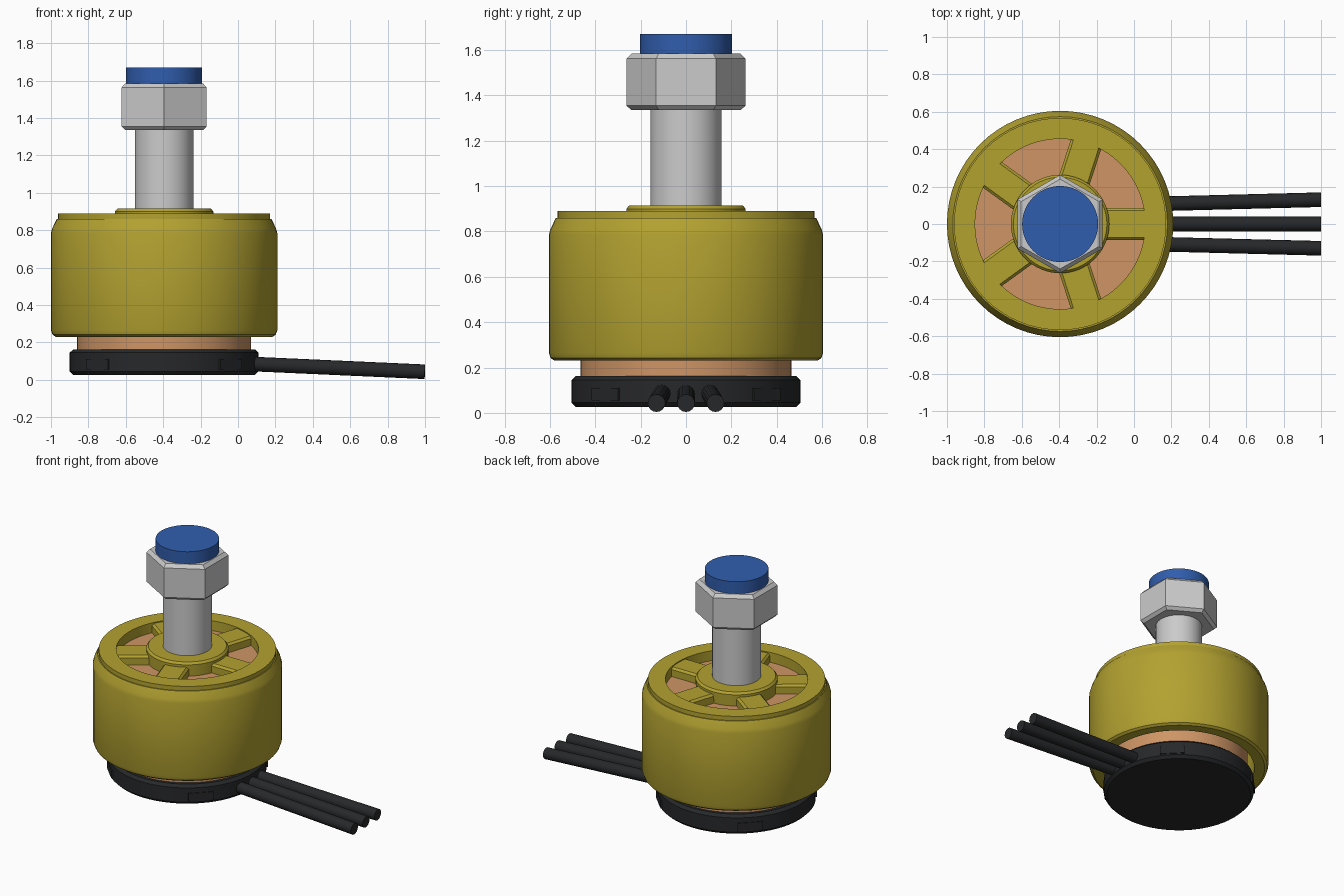
import bpy, bmesh, math
from mathutils import Vector, Matrix

if "Cube" in bpy.data.objects:
    bpy.data.objects.remove(bpy.data.objects["Cube"])

CX = -0.395  # motor axis

def material(name, rgb):
    m = bpy.data.materials.new(name)
    m.diffuse_color = (*rgb, 1)
    m.use_nodes = True
    m.node_tree.nodes["Principled BSDF"].inputs["Base Color"].default_value = m.diffuse_color
    return m

GOLD = material("gold", (0.45, 0.36, 0.03))
COPPER = material("copper", (0.62, 0.30, 0.13))
BLACK = material("black", (0.02, 0.021, 0.023))
BLUE = material("blue", (0.03, 0.11, 0.42))

def finish(name, bm, mat=None, smooth=True):
    bmesh.ops.recalc_face_normals(bm, faces=bm.faces)
    me = bpy.data.meshes.new(name)
    bm.to_mesh(me)
    bm.free()
    ob = bpy.data.objects.new(name, me)
    bpy.context.collection.objects.link(ob)
    if mat:
        me.materials.append(mat)
    if smooth:
        bpy.ops.object.select_all(action='DESELECT')
        ob.select_set(True)
        bpy.context.view_layer.objects.active = ob
        bpy.ops.object.shade_smooth_by_angle(angle=math.radians(25))
    return ob

def lathe(name, profile, mat=None, n=64, closed=False, smooth=True):
    """Revolve (radius, z) points; caps the ends or closes the loop."""
    bm = bmesh.new()
    rings = []
    for r, z in profile:
        rings.append([bm.verts.new((CX + r * math.cos(a), r * math.sin(a), z))
                      for a in (math.pi / 2 + 2 * math.pi * i / n for i in range(n))])
    pairs = list(zip(rings, rings[1:]))
    if closed:
        pairs.append((rings[-1], rings[0]))
    else:
        bm.faces.new(rings[0])
        bm.faces.new(rings[-1])
    for a, b in pairs:
        for i in range(n):
            j = (i + 1) % n
            bm.faces.new((a[i], a[j], b[j], b[i]))
    return finish(name, bm, mat, smooth)

def radial_box(name, angle, r0, r1, width, z0, z1, mat, bevel=0.0):
    bm = bmesh.new()
    bmesh.ops.create_cube(bm, size=1)
    bmesh.ops.scale(bm, vec=(r1 - r0, width, z1 - z0), verts=bm.verts)
    bmesh.ops.translate(bm, vec=((r0 + r1) / 2, 0, (z0 + z1) / 2), verts=bm.verts)
    if bevel:
        # chamfer the two long top edges
        edges = [e for e in bm.edges if all(v.co.z > z1 - 1e-4 for v in e.verts)
                 and abs(e.verts[0].co.y - e.verts[1].co.y) < 1e-4]
        bmesh.ops.bevel(bm, geom=edges, offset=bevel, segments=1, affect='EDGES')
    bmesh.ops.transform(bm, matrix=Matrix.Translation((CX, 0, 0)) @ Matrix.Rotation(angle, 4, 'Z'),
                        verts=bm.verts)
    return finish(name, bm, mat, smooth=False)

def wire(name, start, end, radius, mat):
    bm = bmesh.new()
    d = Vector(end) - Vector(start)
    rot = d.to_track_quat('Z', 'Y').to_matrix().to_4x4()
    bmesh.ops.create_cone(bm, cap_ends=True, segments=16, radius1=radius, radius2=radius,
                          depth=d.length,
                          matrix=Matrix.Translation((Vector(start) + Vector(end)) / 2) @ rot)
    return finish(name, bm, mat)

# base plate with four small side tabs
lathe("base_plate", [(0.485, 0.025), (0.505, 0.045), (0.505, 0.145), (0.485, 0.163)], BLACK)
for i in range(4):
    radial_box(f"base_tab_{i}", math.pi / 4 + i * math.pi / 2, 0.45, 0.508, 0.165, 0.055, 0.11, BLACK)

# copper winding core
lathe("winding_core", [(0.465, 0.15), (0.465, 0.82)], COPPER)

# hollow rotor bell with raised top ring
lathe("rotor_bell", [(0.51, 0.23), (0.58, 0.23), (0.597, 0.242), (0.605, 0.265), (0.605, 0.785),
                     (0.598, 0.81), (0.574, 0.86), (0.567, 0.86), (0.567, 0.89),
                     (0.455, 0.89), (0.455, 0.80), (0.51, 0.80)], GOLD, closed=True)

# hub and five spokes
lathe("hub", [(0.26, 0.80), (0.263, 0.90), (0.25, 0.915)], GOLD)
for i in range(5):
    radial_box(f"spoke_{i}", i * math.tau / 5, 0.2, 0.457, 0.17, 0.80, 0.883, GOLD, 0.014)

# shaft, hex nut and blue cap
lathe("shaft", [(0.156, 0.85), (0.156, 1.40)])
lathe("hex_nut", [(0.24, 1.335), (0.263, 1.355), (0.263, 1.562), (0.24, 1.585)], n=6, smooth=False)
lathe("shaft_cap", [(0.203, 1.55), (0.203, 1.67)], BLUE)

# three power wires
for i in (-1, 0, 1):
    wire(f"wire_{i + 1}", (0.02, i * 0.105, 0.087), (0.999, i * 0.13, 0.043), 0.039, BLACK)
